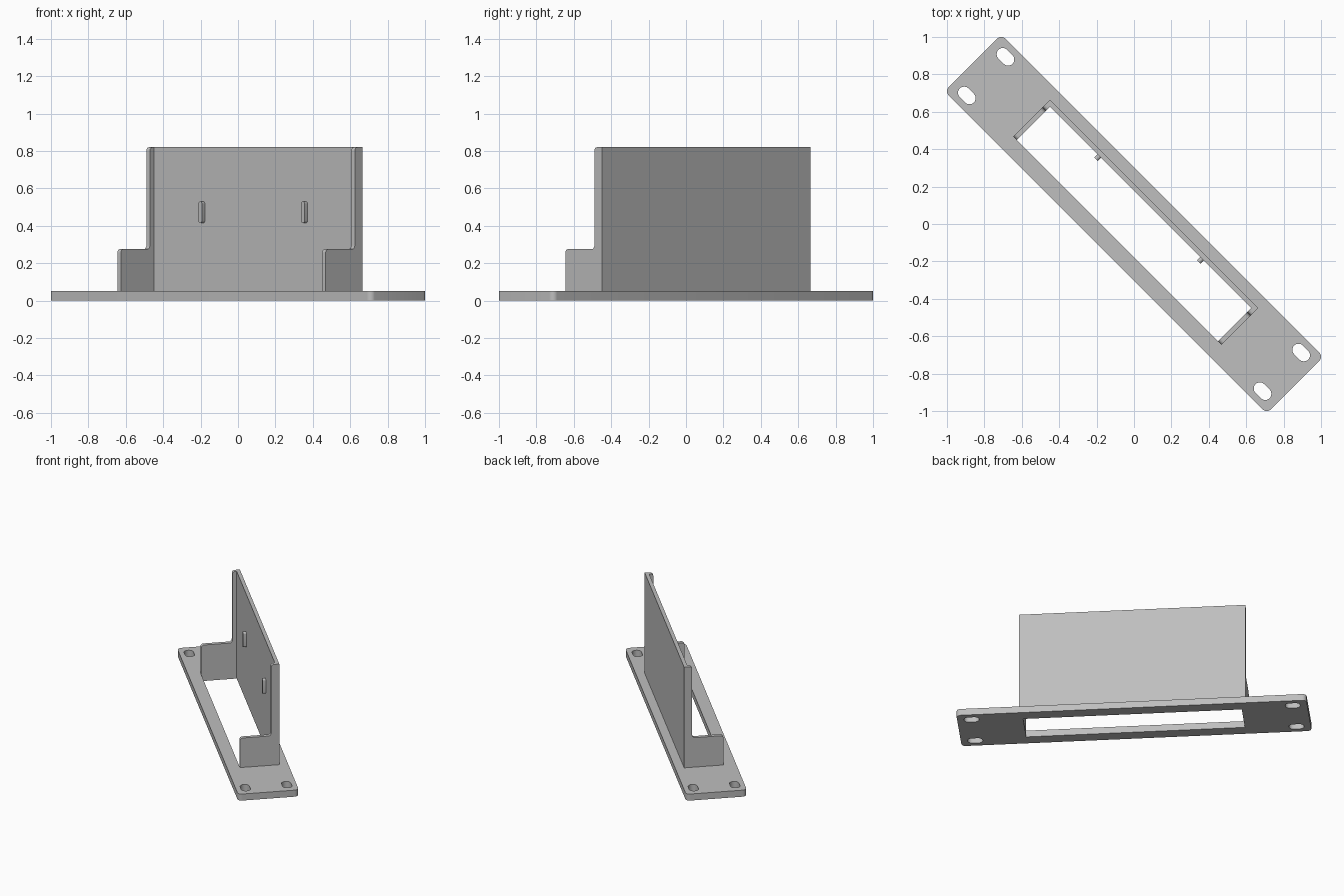
import bpy, bmesh, math
from mathutils import Matrix, Vector

cube = bpy.data.objects.get("Cube")
if cube:
    bpy.data.objects.remove(cube, do_unlink=True)

grey = bpy.data.materials.new("plain grey")
grey.use_nodes = True
COLOUR = (0.52, 0.52, 0.52, 1)
grey.diffuse_color = COLOUR
grey.node_tree.nodes["Principled BSDF"].inputs["Base Color"].default_value = COLOUR

# The whole bracket lies diagonally on the ground
TURN = Matrix.Rotation(math.radians(-45), 4, "Z")
FLAT = Matrix.Identity(4)
FACING_SIDE = Matrix(((0, 0, 1, 0), (1, 0, 0, 0), (0, 1, 0, 0), (0, 0, 0, 1)))
FACING_FRONT = Matrix.Rotation(math.radians(90), 4, "X")


def rounded(corners, steps=6):
    """Outline from (x, y, radius) corners, each replaced by an arc."""
    out = []
    for i, (x, y, r) in enumerate(corners):
        p = Vector((x, y))
        if r == 0:
            out.append(p)
            continue
        a = (Vector(corners[i - 1][:2]) - p).normalized()
        b = (Vector(corners[(i + 1) % len(corners)][:2]) - p).normalized()
        centre = p + (a + b) * r
        for k in range(steps + 1):
            t = k / steps * math.pi / 2
            out.append(centre - b * r * math.cos(t) - a * r * math.sin(t))
    return out


def box_outline(x0, x1, y0, y1, r=0):
    return rounded([(x0, y0, r), (x1, y0, r), (x1, y1, r), (x0, y1, r)])


def slab(name, loops, depth, place):
    """Fill an outline, with any further loops as holes, and thicken it."""
    bm = bmesh.new()
    for loop in loops:
        vs = [bm.verts.new((p.x, p.y, 0)) for p in loop]
        for i in range(len(vs)):
            bm.edges.new((vs[i - 1], vs[i]))
    bmesh.ops.remove_doubles(bm, verts=bm.verts, dist=1e-5)
    bmesh.ops.triangle_fill(bm, edges=bm.edges[:], use_beauty=True)
    ext = bmesh.ops.extrude_face_region(bm, geom=bm.faces[:], use_keep_orig=True)
    top = [g for g in ext["geom"] if isinstance(g, bmesh.types.BMVert)]
    bmesh.ops.translate(bm, verts=top, vec=(0, 0, depth))
    bmesh.ops.recalc_face_normals(bm, faces=bm.faces)
    mesh = bpy.data.meshes.new(name)
    bm.to_mesh(mesh)
    bm.free()
    mesh.materials.append(grey)
    obj = bpy.data.objects.new(name, mesh)
    bpy.context.collection.objects.link(obj)
    obj.matrix_world = TURN @ place
    bpy.ops.object.select_all(action="DESELECT")
    obj.select_set(True)
    bpy.context.view_layer.objects.active = obj
    bpy.ops.object.shade_smooth_by_angle(angle=math.radians(30))
    return obj


PLATE = 0.05              # plate thickness
TOP = 0.82                # top of the walls
STEP = 0.275              # height of the low part of the cheeks
HALF = 0.788              # half width over the cheeks
FRONT, BACK = -0.125, 0.152
WALL = 0.027
INNER = BACK - WALL

# Face plate with window and four mounting slots
loops = [box_outline(-1.218, 1.218, -0.214, 0.214, 0.03),
         box_outline(-HALF + WALL, HALF - WALL, FRONT, INNER)]
for sx in (-1, 1):
    for sy in (-1, 1):
        cx, cy = sx * 1.118, sy * 0.146
        loops.append(box_outline(cx - 0.053, cx + 0.053, cy - 0.033, cy + 0.033, 0.033))
slab("face_plate", loops, PLATE, FLAT)

# Tall back wall
slab("back_wall", [box_outline(-HALF, HALF, PLATE, TOP)], WALL,
     Matrix.Translation((0, BACK, 0)) @ FACING_FRONT)

# Stepped cheeks and locating ribs, one on each side
cheek = rounded([(FRONT, PLATE, 0), (INNER, PLATE, 0), (INNER, TOP, 0),
                 (0.095, TOP, 0.02), (0.095, STEP, 0.02), (FRONT, STEP, 0.02)])
rib = box_outline(-0.013, 0.013, 0.415, 0.53, 0.013)
for side, s in (("left", 1), ("right", -1)):
    x = HALF - WALL if s > 0 else -HALF
    slab(side + "_cheek", [cheek], WALL, Matrix.Translation((x, 0, 0)) @ FACING_SIDE)
    slab(side + "_rib", [rib], 0.023,
         Matrix.Translation((s * 0.388, INNER, 0)) @ FACING_FRONT)
